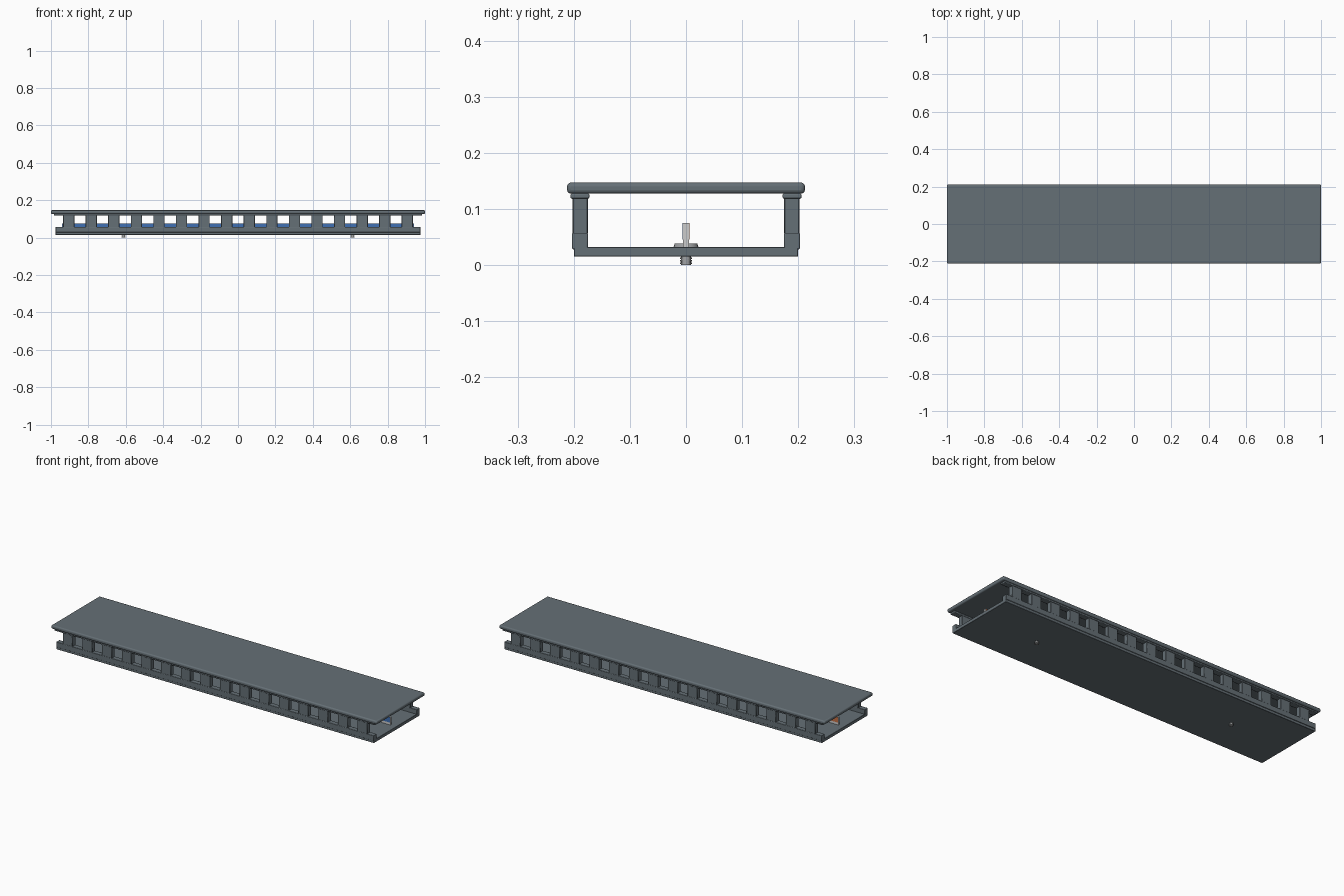
import bpy, math

if "Cube" in bpy.data.objects:
    bpy.data.objects.remove(bpy.data.objects["Cube"])

def material(name, color):
    m = bpy.data.materials.new(name)
    m.diffuse_color = (*color, 1)
    m.use_nodes = True
    m.node_tree.nodes["Principled BSDF"].inputs["Base Color"].default_value = m.diffuse_color
    return m

SLATE = material("slate", (0.13, 0.16, 0.18))
PALE = material("pale", (0.6, 0.6, 0.58))
STEEL = material("steel", (0.35, 0.36, 0.37))
BLUE = material("blue", (0.05, 0.16, 0.45))
ORANGE = material("orange", (0.55, 0.16, 0.06))

def box(name, x, y, z, mat, bevel=0.0, segments=2):
    """Box from (min, max) ranges."""
    bpy.ops.mesh.primitive_cube_add(
        size=1, location=[(a + b) / 2 for a, b in (x, y, z)])
    o = bpy.context.object
    o.name = name
    o.scale = [b - a for a, b in (x, y, z)]
    bpy.ops.object.transform_apply(location=False, rotation=False, scale=True)
    o.data.materials.append(mat)
    if bevel:
        b = o.modifiers.new("bevel", 'BEVEL')
        b.width, b.segments = bevel, segments
        bpy.ops.object.shade_smooth_by_angle()
    return o

def disc(name, x, z0, z1, r, mat, r_top=None):
    bpy.ops.mesh.primitive_cone_add(
        vertices=24, radius1=r, radius2=r if r_top is None else r_top,
        depth=z1 - z0, location=(x, 0, (z0 + z1) / 2))
    o = bpy.context.object
    o.name = name
    o.data.materials.append(mat)
    bpy.ops.object.shade_smooth_by_angle()

# Base plate and lid
box("base_plate", (-0.975, 0.975), (-0.2, 0.2), (0.015, 0.032), SLATE, 0.001, 1)
box("lid", (-1, 1), (-0.212, 0.212), (0.127, 0.147), SLATE, 0.007, 3)

# Slotted side walls: lower rail, fingers, and lid clip rail
PITCH, COUNT = 0.1207, 16
for side, s in (("front", -1), ("back", 1)):
    def span(a, b):
        return tuple(sorted((s * a, s * b)))
    box(side + "_wall_rail", (-0.975, 0.975), span(0.175, 0.203),
        (0.028, 0.057), SLATE, 0.002)
    for i in range(COUNT):
        x = (i - (COUNT - 1) / 2) * PITCH
        box(f"{side}_finger_{i}", (x - 0.03, x + 0.03), span(0.175, 0.202),
            (0.055, 0.126), SLATE, 0.0015, 1)
    box(side + "_lid_clip", (-0.985, 0.985), span(0.172, 0.206),
        (0.118, 0.1275), SLATE, 0.003)

# Central divider with a coloured strip on each face
box("divider", (-0.94, 0.94), (-0.0055, 0.0055), (0.032, 0.075), PALE)
box("front_strip", (-0.938, 0.938), (-0.0065, -0.005), (0.045, 0.0745), BLUE)
box("back_strip", (-0.938, 0.938), (0.005, 0.0065), (0.045, 0.0745), ORANGE)

# Mounting screws: head above the base, threaded tip below
for name, x in (("left", -0.613), ("right", 0.613)):
    disc(name + "_screw_head", x, 0.032, 0.038, 0.022, STEEL, 0.02)
    disc(name + "_screw_shank", x, 0.0, 0.034, 0.0085, STEEL)
    for k in range(3):
        z = 0.0015 + k * 0.0045
        disc(f"{name}_screw_thread_{k}", x, z, z + 0.0025, 0.0105, STEEL)
